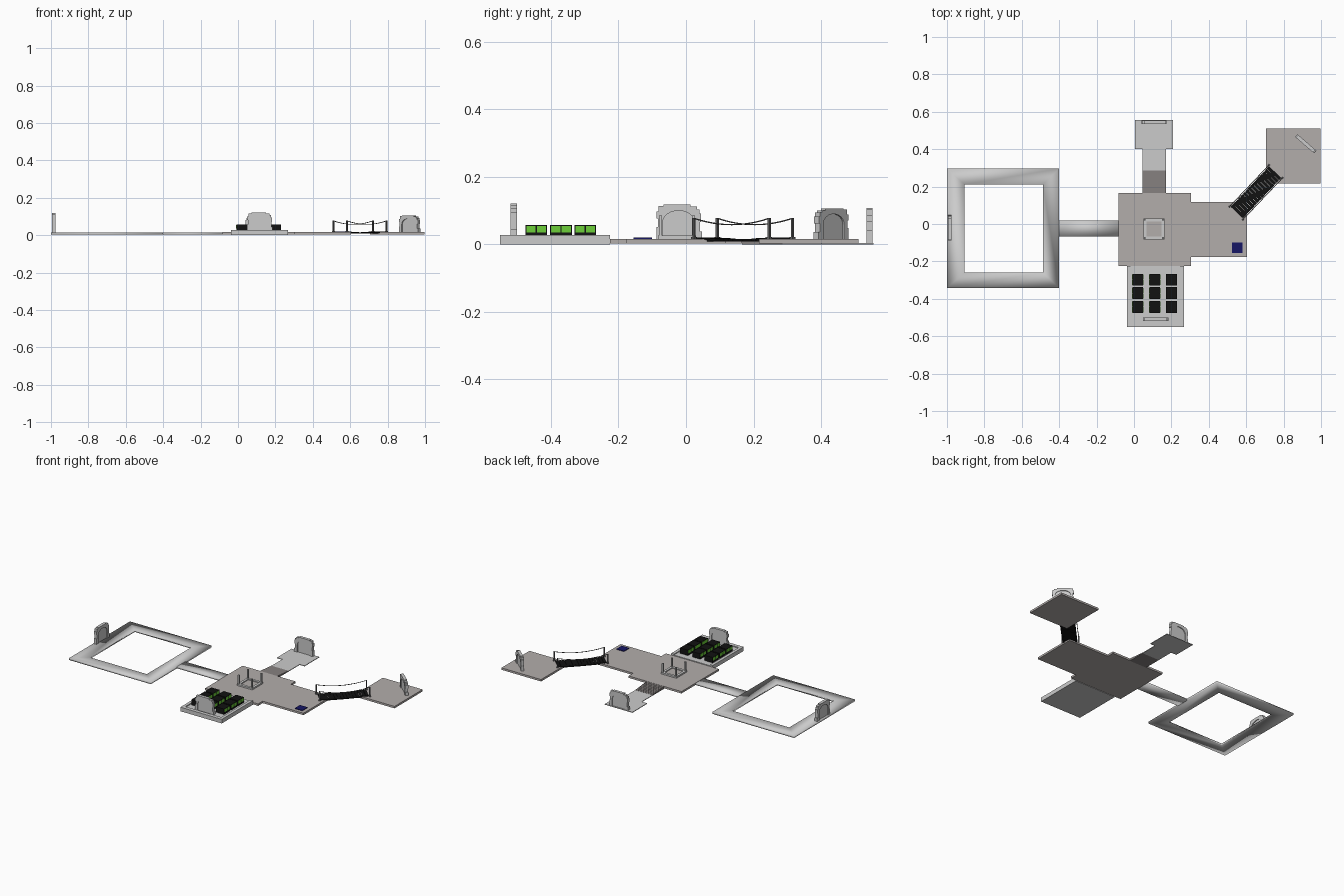
import bpy, bmesh, math
from mathutils import Vector, Matrix

if "Cube" in bpy.data.objects:
    bpy.data.objects.remove(bpy.data.objects["Cube"])


def mat(name, r, g, b):
    m = bpy.data.materials.new(name)
    m.diffuse_color = (r, g, b, 1)
    m.use_nodes = True
    m.node_tree.nodes["Principled BSDF"].inputs["Base Color"].default_value = m.diffuse_color
    return m


LIGHT = mat("light_stone", 0.6, 0.6, 0.6)
WARM = mat("warm_stone", 0.45, 0.42, 0.41)
STAIR = mat("stair_stone", 0.24, 0.22, 0.215)
BLACK = mat("black", 0.006, 0.006, 0.006)
GREEN = mat("green", 0.15, 0.62, 0.04)
BLUE = mat("dark_blue", 0.008, 0.008, 0.13)
METAL = mat("grey_metal", 0.13, 0.13, 0.13)


def finish(bm, name, material, smooth=False):
    bmesh.ops.recalc_face_normals(bm, faces=bm.faces)
    me = bpy.data.meshes.new(name)
    bm.to_mesh(me)
    bm.free()
    me.materials.append(material)
    for p in me.polygons:
        p.use_smooth = smooth
    ob = bpy.data.objects.new(name, me)
    bpy.context.collection.objects.link(ob)
    return ob


def add_box(bm, x0, x1, y0, y1, z0, z1, matrix=Matrix()):
    m = matrix @ Matrix.Translation(((x0 + x1) / 2, (y0 + y1) / 2, (z0 + z1) / 2)) \
        @ Matrix.Diagonal((x1 - x0, y1 - y0, z1 - z0, 1))
    bmesh.ops.create_cube(bm, size=1, matrix=m)


def box(name, material, *dims, smooth=False):
    bm = bmesh.new()
    add_box(bm, *dims)
    return finish(bm, name, material, smooth)


def prism(name, material, pts, y0, y1, matrix):
    """Extrude an x-z outline along y."""
    bm = bmesh.new()
    f = bm.faces.new([bm.verts.new((x, y0, z)) for x, z in pts])
    ext = bmesh.ops.extrude_face_region(bm, geom=[f])
    bmesh.ops.translate(bm, vec=(0, y1 - y0, 0),
                        verts=[v for v in ext["geom"] if isinstance(v, bmesh.types.BMVert)])
    bm.transform(matrix)
    return finish(bm, name, material)


# Square ring walkway, softly shaded
bm = bmesh.new()
outer = [(-1, -0.342), (-0.40, -0.342), (-0.40, 0.296), (-1, 0.296)]
inner = [(-0.905, -0.26), (-0.487, -0.26), (-0.487, 0.211), (-0.905, 0.211)]
loops = [[bm.verts.new((x, y, z)) for x, y in ring]
         for ring, z in ((outer, 0.003), (outer, 0.015), (inner, 0.015), (inner, 0.003))]
for a in range(4):
    A, B = loops[a], loops[(a + 1) % 4]
    for i in range(4):
        j = (i + 1) % 4
        bm.faces.new((A[i], A[j], B[j], B[i]))
finish(bm, "ring_walkway", LIGHT, True)
box("west_corridor", LIGHT, -0.40, -0.083, -0.067, 0.018, 0.003, 0.015, smooth=True)

# Main, east and far platforms
box("main_platform", WARM, -0.083, 0.305, -0.225, 0.166, 0.003, 0.016)
box("east_platform", WARM, 0.305, 0.604, -0.177, 0.118, 0.003, 0.016)
box("far_platform", WARM, 0.706, 0.997, 0.216, 0.51, 0.003, 0.016)
box("blue_pad", BLUE, 0.525, 0.58, -0.155, -0.10, 0.016, 0.02)

# North stairs down to the low platform
bm = bmesh.new()
N = 8
for i in range(N):
    d = 0.119 / N
    add_box(bm, 0.045, 0.172, 0.166 + i * d, 0.166 + (i + 1) * d, 0, 0.015 - i * 0.0014)
finish(bm, "north_stairs", STAIR)
box("north_path", LIGHT, 0.045, 0.172, 0.285, 0.40, 0, 0.004)
box("north_platform", LIGHT, 0.005, 0.208, 0.40, 0.555, 0, 0.004)

# South terrace with a rim on three sides
box("south_floor", LIGHT, -0.038, 0.266, -0.55, -0.225, 0, 0.021)
bm = bmesh.new()
add_box(bm, -0.038, -0.018, -0.55, -0.225, 0.021, 0.027)
add_box(bm, 0.246, 0.266, -0.55, -0.225, 0.021, 0.027)
add_box(bm, -0.018, 0.246, -0.55, -0.526, 0.021, 0.027)
finish(bm, "south_rim", LIGHT)

# Nine black cabinets with green side panels
cab, pan = bmesh.new(), bmesh.new()
for cx in (0.02, 0.111, 0.201):
    for cy in (-0.298, -0.370, -0.443):
        add_box(cab, cx - 0.029, cx + 0.029, cy - 0.032, cy + 0.032, 0.021, 0.057)
        for s in (-1, 1):
            for t in (-1, 1):
                px, py = cx + s * 0.029, cy + t * 0.0155
                add_box(pan, px - 0.0012, px + 0.0012, py - 0.0135, py + 0.0135, 0.035, 0.054)
finish(cab, "cabinets", BLACK)
finish(pan, "cabinet_panels", GREEN)

# Central square basin with four corner posts
CX, CY = 0.1065, -0.0265
bm = bmesh.new()
for k in range(4):
    m = Matrix.Translation((CX, CY, 0)) @ Matrix.Rotation(k * math.pi / 2, 4, 'Z')
    add_box(bm, -0.0565, 0.0405, 0.0405, 0.0565, 0.016, 0.026, m)
    add_box(bm, 0.044, 0.053, 0.044, 0.053, 0.026, 0.085, m)
finish(bm, "centre_basin", LIGHT)
box("basin_floor", WARM, CX - 0.0405, CX + 0.0405, CY - 0.0405, CY + 0.0405, 0.016, 0.02)

# Stone gates: ragged outer outline, arched opening, thin filled panel
right_edge = [(0.069, 0), (0.069, 0.022), (0.063, 0.022), (0.063, 0.05), (0.067, 0.05),
              (0.067, 0.074), (0.062, 0.074), (0.062, 0.086), (0.054, 0.086), (0.054, 0.094),
              (0.036, 0.094), (0.036, 0.1)]
left_edge = [(-0.044, 0.1), (-0.044, 0.096), (-0.06, 0.096), (-0.06, 0.08), (-0.066, 0.08),
             (-0.066, 0.06), (-0.061, 0.06), (-0.061, 0.035), (-0.066, 0.035), (-0.066, 0)]
arch = [(-0.047, 0)] + [(-0.047 * math.cos(i * math.pi / 12),
                         0.048 + 0.034 * math.sin(i * math.pi / 12)) for i in range(13)] + [(0.047, 0)]


def gate(name, x, y, z, turn, height=0.1):
    m = Matrix.Translation((x, y, z)) @ Matrix.Rotation(math.radians(turn), 4, 'Z') \
        @ Matrix.Diagonal((1, 1, height / 0.1, 1))
    prism(name + "_frame", LIGHT, right_edge + left_edge + arch, -0.0095, 0.0095, m)
    prism(name + "_panel", LIGHT, arch, -0.004, 0.004, m)


gate("south_gate", 0.115, -0.51, 0.021, 0)
gate("north_gate", 0.108, 0.543, 0.004, 180, 0.103)
gate("west_gate", -0.986, -0.022, 0.015, 90, 0.103)
gate("far_gate", 0.917, 0.43, 0.016, -41, 0.09)

# Plank bridge with a slight sag
start, end = Vector((0.549, 0.061, 0.018)), Vector((0.755, 0.278, 0.018))
span = end - start
yaw = math.atan2(span.y, span.x)
L = span.length
place = Matrix.Translation(start) @ Matrix.Rotation(yaw, 4, 'Z')
bm = bmesh.new()
n = 16
for i in range(n):
    u = (i + 0.5) / n
    sag = -0.006 * 4 * u * (1 - u)
    add_box(bm, u * L - L / n * 0.47, u * L + L / n * 0.47, -0.045, 0.045,
            sag - 0.002, sag + 0.003, place)
for s in (-1, 1):
    add_box(bm, 0, L, s * 0.036 - 0.003, s * 0.036 + 0.003, -0.01, -0.006, place)
finish(bm, "bridge_planks", BLACK)

# Bridge posts and hanging ropes
bm = bmesh.new()
for s in (-1, 1):
    for x in (-0.004, L + 0.004):
        add_box(bm, x - 0.0035, x + 0.0035, s * 0.05 - 0.0035, s * 0.05 + 0.0035, -0.004, 0.06, place)
        add_box(bm, x - 0.006, x + 0.006, s * 0.05 - 0.006, s * 0.05 + 0.006, -0.004, 0.004, place)
    cu = bpy.data.curves.new("bridge_rope", 'CURVE')
    cu.dimensions = '3D'
    cu.bevel_depth = 0.002
    cu.bevel_resolution = 1
    sp = cu.splines.new('POLY')
    sp.points.add(12)
    for i, p in enumerate(sp.points):
        u = i / 12
        p.co = (*(place @ Vector((u * L, s * 0.05, 0.058 - 0.018 * 4 * u * (1 - u)))), 1)
    cu.materials.append(METAL)
    bpy.context.collection.objects.link(bpy.data.objects.new("bridge_rope", cu))
finish(bm, "bridge_posts", METAL)
